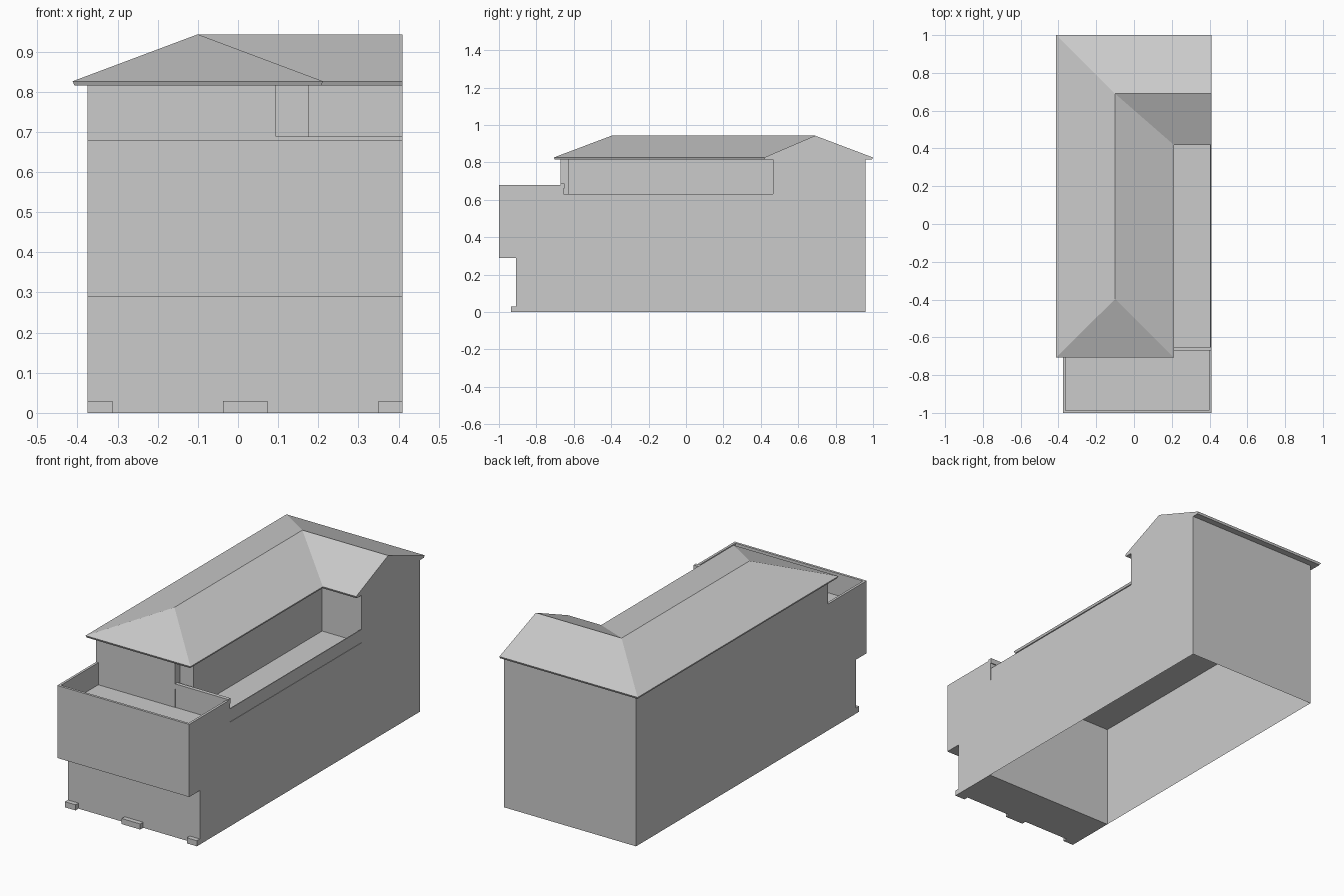
import bpy, bmesh
from mathutils import Vector

if "Cube" in bpy.data.objects:
    bpy.data.objects.remove(bpy.data.objects["Cube"])

X0, X1 = -0.375, 0.41          # outer side walls
FLOOR, EAVE = 0.56, 0.815      # terrace level and wall top


def finish(name, bm):
    bmesh.ops.recalc_face_normals(bm, faces=bm.faces[:])
    mesh = bpy.data.meshes.new(name)
    bm.to_mesh(mesh)
    bm.free()
    ob = bpy.data.objects.new(name, mesh)
    bpy.context.collection.objects.link(ob)
    return ob


def prism(bm, points, offset, start=True, end=True):
    """Extrude a closed outline by an offset, with optional caps."""
    off = Vector(offset)
    a = [bm.verts.new(p) for p in points]
    b = [bm.verts.new(Vector(p) + off) for p in points]
    n = len(a)
    for i in range(n):
        j = (i + 1) % n
        bm.faces.new((a[i], a[j], b[j], b[i]))
    if start:
        bm.faces.new(a[::-1])
    if end:
        return bm.faces.new(b)


def box(name, x0, x1, y0, y1, z0, z1, bottom=True):
    bm = bmesh.new()
    pts = [(x0, y0, z0), (x1, y0, z0), (x1, y1, z0), (x0, y1, z0)]
    prism(bm, pts, (0, 0, z1 - z0), start=bottom)
    return finish(name, bm)


# Lower storeys: hollow shell, open underneath, roofed by the terrace slab
box("lower_shell", X0, X1, -0.66, 0.96, 0, FLOOR, bottom=False)

# Front mass: side profile with projecting upper level
bm = bmesh.new()
profile = [(-0.91, 0), (-0.66, 0), (-0.66, FLOOR), (-0.655, FLOOR), (-0.655, 0.68),
           (-1.0, 0.68), (-1.0, 0.29), (-0.91, 0.29)]
prism(bm, [(X0, y, z) for y, z in profile], (X1 - X0, 0, 0))
# Sunken front terrace, leaving a thin parapet
bm.faces.ensure_lookup_table()
bm.normal_update()
bmesh.ops.recalc_face_normals(bm, faces=bm.faces[:])
top = next(f for f in bm.faces if all(abs(v.co.z - 0.68) < 1e-4 for v in f.verts))
bmesh.ops.inset_region(bm, faces=[top], thickness=0.013, use_even_offset=True)
r = bmesh.ops.extrude_discrete_faces(bm, faces=[top])
bmesh.ops.translate(bm, verts=r["faces"][0].verts[:], vec=(0, 0, FLOOR + 0.001 - 0.68))
finish("front_block", bm)

# Coping behind the front terrace and low side parapet
box("rear_coping", 0.095, X1, -0.67, -0.65, 0.66, 0.688)
box("side_parapet", 0.403, 0.408, -0.655, 0.465, FLOOR, 0.63)

# Upper storey: L-shaped wall loop with a recessed front corner
bm = bmesh.new()
loop = [(X0, -0.67), (0.095, -0.67), (0.095, -0.63), (0.175, -0.63),
        (0.175, 0.465), (X1, 0.465), (X1, 0.96), (X0, 0.96)]
prism(bm, [(x, y, FLOOR) for x, y in loop], (0, 0, EAVE - FLOOR), False, False)
finish("upper_walls", bm)

# Roof: hipped main range joined to a gabled rear wing, with fascia and soffit
bm = bmesh.new()
eaves = [(-0.412, -0.707), (0.212, -0.707), (0.212, 0.418),
         (X1, 0.418), (X1, 1.0), (-0.412, 1.0)]
soffit = [(-0.407, -0.702), (0.207, -0.702), (0.207, 0.423),
          (X1, 0.423), (X1, 0.995), (-0.407, 0.995)]
a, b, c, d, e, f = E = [bm.verts.new((x, y, 0.826)) for x, y in eaves]
S = [bm.verts.new((x, y, EAVE)) for x, y in soffit]
r1, r2, r3 = [bm.verts.new(p) for p in
              ((-0.1, -0.397, 0.943), (-0.1, 0.69, 0.943), (X1, 0.69, 0.943))]
for face in ((a, b, r1), (b, c, r2, r1), (c, d, r3, r2), (d, e, r3),
             (e, f, r2, r3), (f, a, r1, r2), S[::-1]):
    bm.faces.new(face)
for i in range(6):
    j = (i + 1) % 6
    bm.faces.new((S[i], S[j], E[j], E[i]))
finish("roof", bm)

# Small blocks at the foot of the front wall
for name, x0, x1 in (("left", X0, -0.312), ("middle", -0.037, 0.073), ("right", 0.35, X1)):
    box("base_block_" + name, x0, x1, -0.935, -0.91, 0, 0.03)
